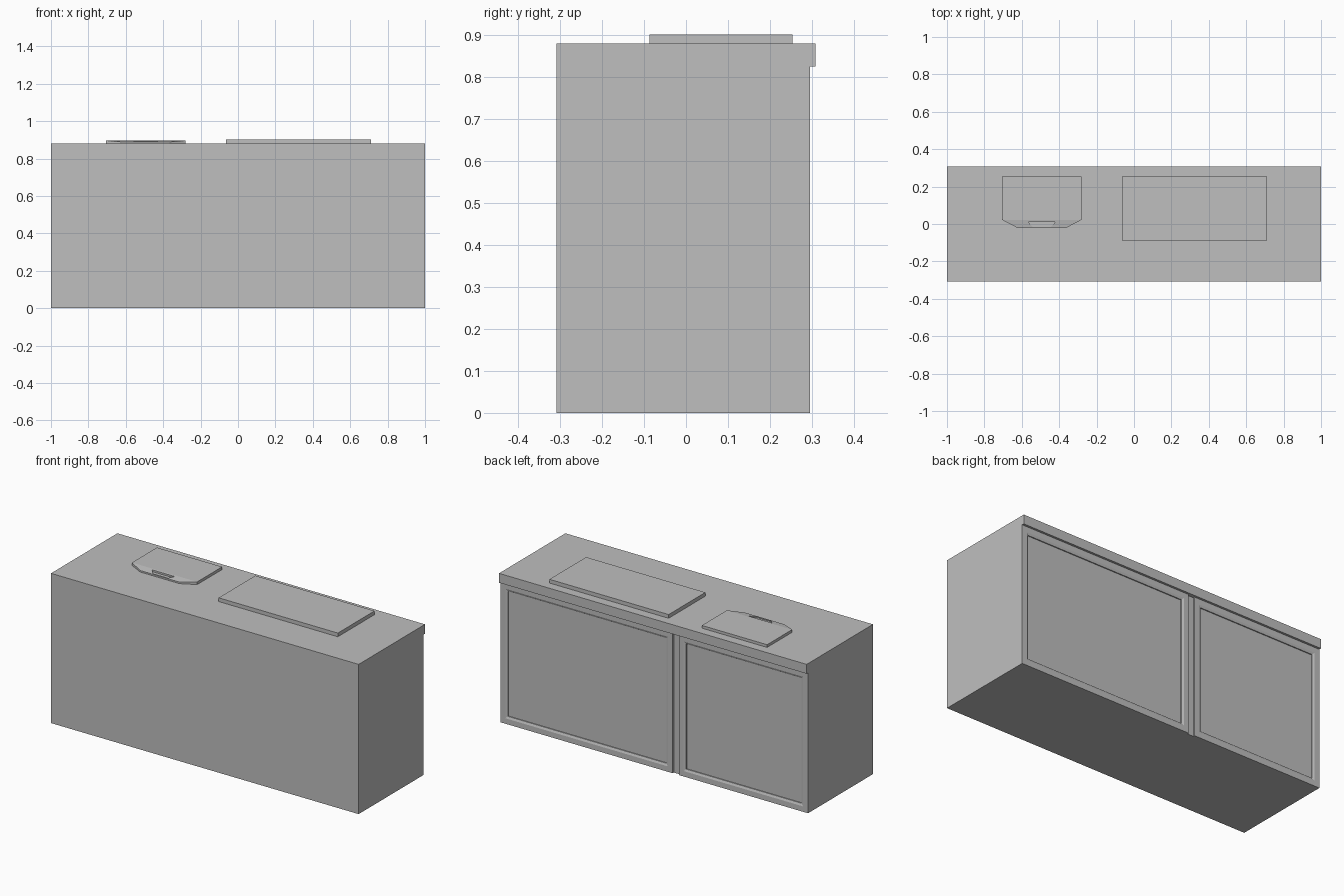
import bpy
import bmesh
from mathutils import Vector

cube = bpy.data.objects.get("Cube")
if cube:
    bpy.data.objects.remove(cube, do_unlink=True)

grey = bpy.data.materials.new("plain grey")
grey.use_nodes = True
colour = (0.52, 0.52, 0.52, 1)
grey.diffuse_color = colour
grey.node_tree.nodes["Principled BSDF"].inputs["Base Color"].default_value = colour


def add_object(name, bm):
    bmesh.ops.recalc_face_normals(bm, faces=bm.faces)
    mesh = bpy.data.meshes.new(name)
    bm.to_mesh(mesh)
    bm.free()
    mesh.materials.append(grey)
    obj = bpy.data.objects.new(name, mesh)
    bpy.context.scene.collection.objects.link(obj)
    return obj


def prism(points, direction):
    """Extrude a flat outline into a closed solid."""
    bm = bmesh.new()
    face = bm.faces.new([bm.verts.new(p) for p in points])
    out = bmesh.ops.extrude_face_region(bm, geom=[face])
    moved = [v for v in out["geom"] if isinstance(v, bmesh.types.BMVert)]
    bmesh.ops.translate(bm, verts=moved, vec=direction)
    bmesh.ops.recalc_face_normals(bm, faces=bm.faces)
    return bm


def box(x0, x1, y0, y1, z0, z1):
    outline = [(x0, y0, z0), (x1, y0, z0), (x1, y1, z0), (x0, y1, z0)]
    return prism(outline, (0, 0, z1 - z0))


def cut(obj, cutter):
    mod = obj.modifiers.new("cut", "BOOLEAN")
    mod.operation = "DIFFERENCE"
    mod.solver = "EXACT"
    mod.object = cutter
    bpy.context.view_layer.objects.active = obj
    bpy.ops.object.modifier_apply(modifier=mod.name)
    bpy.data.objects.remove(cutter, do_unlink=True)


# Counter body with overhanging worktop edge
BACK, TOP, LIP = 0.295, 0.88, 0.825
GAP = (-0.16, -0.12)
profile = [(-0.308, 0), (BACK, 0), (BACK, LIP), (0.308, LIP), (0.308, TOP), (-0.308, TOP)]
body = prism([(-1, y, z) for y, z in profile], (2, 0, 0))


def door_faces():
    return [f for f in body.faces
            if f.normal.y > 0.9 and f.calc_center_median().z < LIP * 0.9]


# Split the back into two doors, each with a sunken panel
for x in GAP:
    faces = door_faces()
    geom = set(faces)
    for f in faces:
        geom.update(f.edges)
        geom.update(f.verts)
    bmesh.ops.bisect_plane(body, geom=list(geom), plane_co=(x, 0, 0), plane_no=(1, 0, 0))
for door in door_faces():
    if GAP[0] < door.calc_center_median().x < GAP[1]:
        continue
    bmesh.ops.inset_region(body, faces=[door], thickness=0.045)
    bmesh.ops.inset_region(body, faces=[door], thickness=0.018, depth=-0.005)
    step = bmesh.ops.extrude_face_region(body, geom=[door])
    moved = [v for v in step["geom"] if isinstance(v, bmesh.types.BMVert)]
    bmesh.ops.translate(body, verts=moved, vec=(0, -0.006, 0))
    if door.is_valid:
        bmesh.ops.delete(body, geom=[door], context="FACES_ONLY")
counter = add_object("counter_body", body)

# Groove between the doors
cut(counter, add_object("groove_cutter", box(*GAP, BACK - 0.01, BACK + 0.005, -0.05, LIP)))

# Rectangular plate on the worktop
add_object("worktop_plate", box(-0.065, 0.71, -0.087, 0.254, TOP, 0.902))

# Tray with tapered front that slopes down
half = [(0.212, 0.254), (0.212, 0.022), (0.128, -0.022)]
centre = -0.493
outline = half + [(-x, y) for x, y in reversed(half)]
tray = prism([(centre + x, y, TOP) for x, y in outline], (0, 0, 0.016))
for v in tray.verts:
    if v.co.z > TOP and v.co.y < 0:
        v.co.z -= 0.007
flat_top = [f for f in tray.faces if f.normal.z > 0.5]
edge = [v for v in tray.verts if v.co.z > TOP and abs(v.co.y - 0.022) < 0.001]
bmesh.ops.connect_verts(tray, verts=edge)
tray_obj = add_object("tray", tray)

# Finger slot in the front of the tray
slot = [(-0.074, 0.012), (-0.05, -0.015), (0.05, -0.015), (0.074, 0.012)]
cut(tray_obj, add_object("slot_cutter", prism(
    [(centre + x, y, TOP + 0.004) for x, y in slot], Vector((0, 0, 0.05)))))
